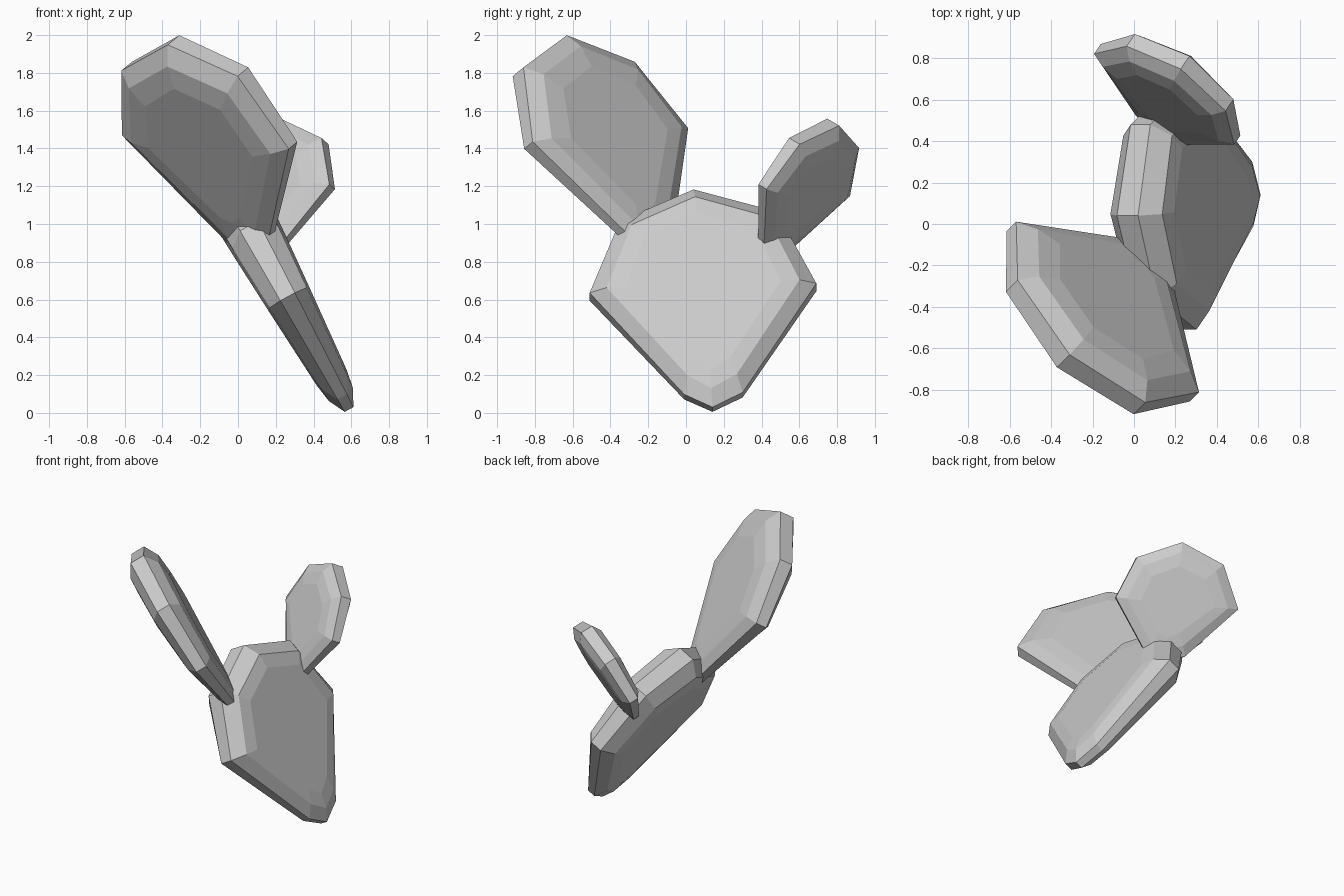
import bpy, bmesh
from mathutils import Vector
from mathutils.geometry import normal

if "Cube" in bpy.data.objects:
    bpy.data.objects.remove(bpy.data.objects["Cube"])


def pad(name, rim, rings):
    """Flat-faced pad: rim outline (last point is the root) and rings of (inset, half thickness)."""
    pts = [Vector(p) for p in rim]
    n = normal(pts)
    mid = sum(pts, Vector()) / len(pts)
    pts = [p - n * (p - mid).dot(n) for p in pts]
    root = pts[-1]
    axis = (mid - root).normalized()
    length = max((p - root).dot(axis) for p in pts)

    def ring(inset, half):
        # thickness grows evenly from the root to the far end
        out = []
        for p in pts:
            q = p + (mid - p).normalized() * inset
            taper = 0.45 + 0.55 * (q - root).dot(axis) / length
            out.append(bm.verts.new(q + n * half * taper))
        return out

    bm = bmesh.new()
    loops = [ring(i, -h) for i, h in reversed(rings)] + [ring(i, h) for i, h in rings]
    count = len(pts)
    for a, b in zip(loops, loops[1:]):
        for i in range(count):
            j = (i + 1) % count
            bm.faces.new((a[i], a[j], b[j], b[i]))
    bm.faces.new(loops[0])
    bm.faces.new(loops[-1])
    bmesh.ops.recalc_face_normals(bm, faces=bm.faces)
    mesh = bpy.data.meshes.new(name)
    bm.to_mesh(mesh)
    bm.free()
    obj = bpy.data.objects.new(name, mesh)
    bpy.context.collection.objects.link(obj)
    return obj


# Base pad, leaning back along x; outline as (y, z)
base = [(0.30, 0.095), (0.69, 0.665), (0.48, 1.04), (0.04, 1.155),
        (-0.35, 0.99), (-0.51, 0.615), (-0.01, 0.085), (0.14, 0.018)]
pad("base_pad", [(0.26 - 0.545 * (z - 0.62), y, z) for y, z in base],
    [(0, 0.058), (0.09, 0.148), (0.19, 0.168)])

# Large upper pad
pad("large_pad", [(-0.01, -0.09, 0.88), (-0.59, -0.01, 1.49), (-0.59, -0.30, 1.835),
                  (-0.34, -0.66, 1.975), (0.025, -0.89, 1.805), (0.295, -0.83, 1.42),
                  (0.16, -0.26, 0.87), (0.08, -0.16, 0.84)],
    [(0, 0.05), (0.10, 0.112), (0.23, 0.132)])

# Small upper pad
pad("small_pad", [(0.02, 0.54, 0.87), (-0.18, 0.84, 1.165), (-0.01, 0.895, 1.415),
                  (0.24, 0.77, 1.545), (0.465, 0.58, 1.435), (0.495, 0.40, 1.20),
                  (0.23, 0.40, 0.87), (0.13, 0.44, 0.83)],
    [(0, 0.042), (0.07, 0.085), (0.16, 0.10)])
